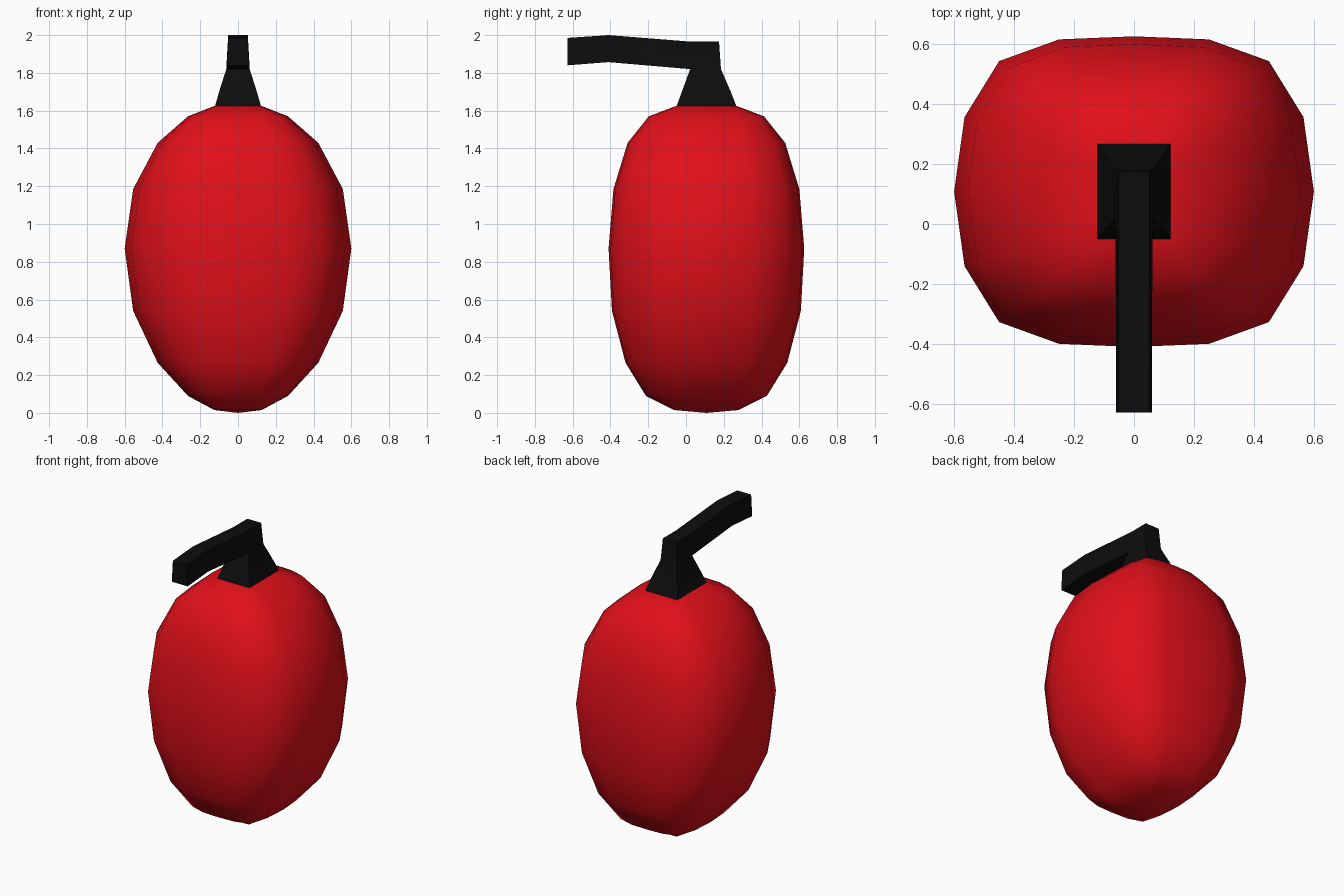
import bpy, bmesh, math

if "Cube" in bpy.data.objects:
    bpy.data.objects.remove(bpy.data.objects["Cube"])

CY = 0.108  # centre line of the body in y


def material(name, color):
    m = bpy.data.materials.new(name)
    m.diffuse_color = color
    m.use_nodes = True
    m.node_tree.nodes["Principled BSDF"].inputs["Base Color"].default_value = m.diffuse_color
    return m


def finish(bm, name, mat, angle):
    bmesh.ops.recalc_face_normals(bm, faces=bm.faces)
    me = bpy.data.meshes.new(name)
    bm.to_mesh(me)
    bm.free()
    ob = bpy.data.objects.new(name, me)
    bpy.context.collection.objects.link(ob)
    me.materials.append(mat)
    bpy.ops.object.select_all(action='DESELECT')
    ob.select_set(True)
    bpy.context.view_layer.objects.active = ob
    bpy.ops.object.shade_smooth_by_angle(angle=math.radians(angle))
    return ob


def bridge(bm, a, b, skip=()):
    n = len(a)
    for i in range(n):
        if i not in skip:
            j = (i + 1) % n
            bm.faces.new((a[i], a[j], b[j], b[i]))


red = material("red", (0.75, 0.005, 0.01, 1))
black = material("black", (0.004, 0.004, 0.004, 1))

# Body: 16-sided rings, rounded at the waist and boxy at the two caps
quarter_round = [(1, 0), (0.942, 0.48), (0.75, 0.84), (0.417, 0.98)]
quarter_box = [(1, 0), (1, 0.5), (1, 1), (0.5, 1)]


def full_ring(q):
    half = q + [(0, 1)] + [(-x, y) for x, y in q[:0:-1]]
    return half + [(-x, -y) for x, y in half]


round_ring, box_ring = full_ring(quarter_round), full_ring(quarter_box)

# z, half width, half depth, boxiness
rings = [(0.015, 0.125, 0.17, 0.9), (0.09, 0.265, 0.32, 0.3),
         (0.265, 0.425, 0.428, 0.1), (0.54, 0.555, 0.5, 0), (0.87, 0.6, 0.518, 0),
         (1.185, 0.555, 0.492, 0), (1.43, 0.425, 0.417, 0.1),
         (1.57, 0.265, 0.305, 0.3), (1.625, 0.125, 0.16, 0.9)]
bm = bmesh.new()
loops = []
for z, w, d, k in rings:
    loops.append([bm.verts.new(((r[0] * (1 - k) + b[0] * k) * w,
                                CY + (r[1] * (1 - k) + b[1] * k) * d, z))
                  for r, b in zip(round_ring, box_ring)])
for a, b in zip(loops, loops[1:]):
    bridge(bm, a, b)
for loop, z in ((loops[0], 0.0), (loops[-1], 1.632)):
    c = bm.verts.new((0, CY, z))
    for i in range(16):
        bm.faces.new((loop[i], loop[(i + 1) % 16], c))
finish(bm, "body", red, 60)

# Stem: flared square foot rising to an elbow, with an arm reaching forward
bm = bmesh.new()
foot = [(1.615, 0.124, -0.053, 0.27), (1.70, 0.1, -0.022, 0.237),
        (1.82, 0.062, 0.022, 0.185), (1.965, 0.052, 0.03, 0.175)]
loops = [[bm.verts.new(p) for p in ((-w, y0, z), (w, y0, z), (w, y1, z), (-w, y1, z))]
         for z, w, y0, y1 in foot]
bridge(bm, loops[0], loops[1])
bridge(bm, loops[1], loops[2])
bridge(bm, loops[2], loops[3], skip=(0,))  # front stays open for the arm
bm.faces.new(loops[0])
bm.faces.new(loops[3])
prev = [loops[2][0], loops[2][1], loops[3][1], loops[3][0]]
for y, z0, z1 in ((-0.41, 1.857, 2.0), (-0.628, 1.84, 1.985)):
    cur = [bm.verts.new(p) for p in ((-0.06, y, z0), (0.06, y, z0),
                                     (0.052, y, z1), (-0.052, y, z1))]
    bridge(bm, prev, cur)
    prev = cur
bm.faces.new(prev)
finish(bm, "stem", black, 40)
